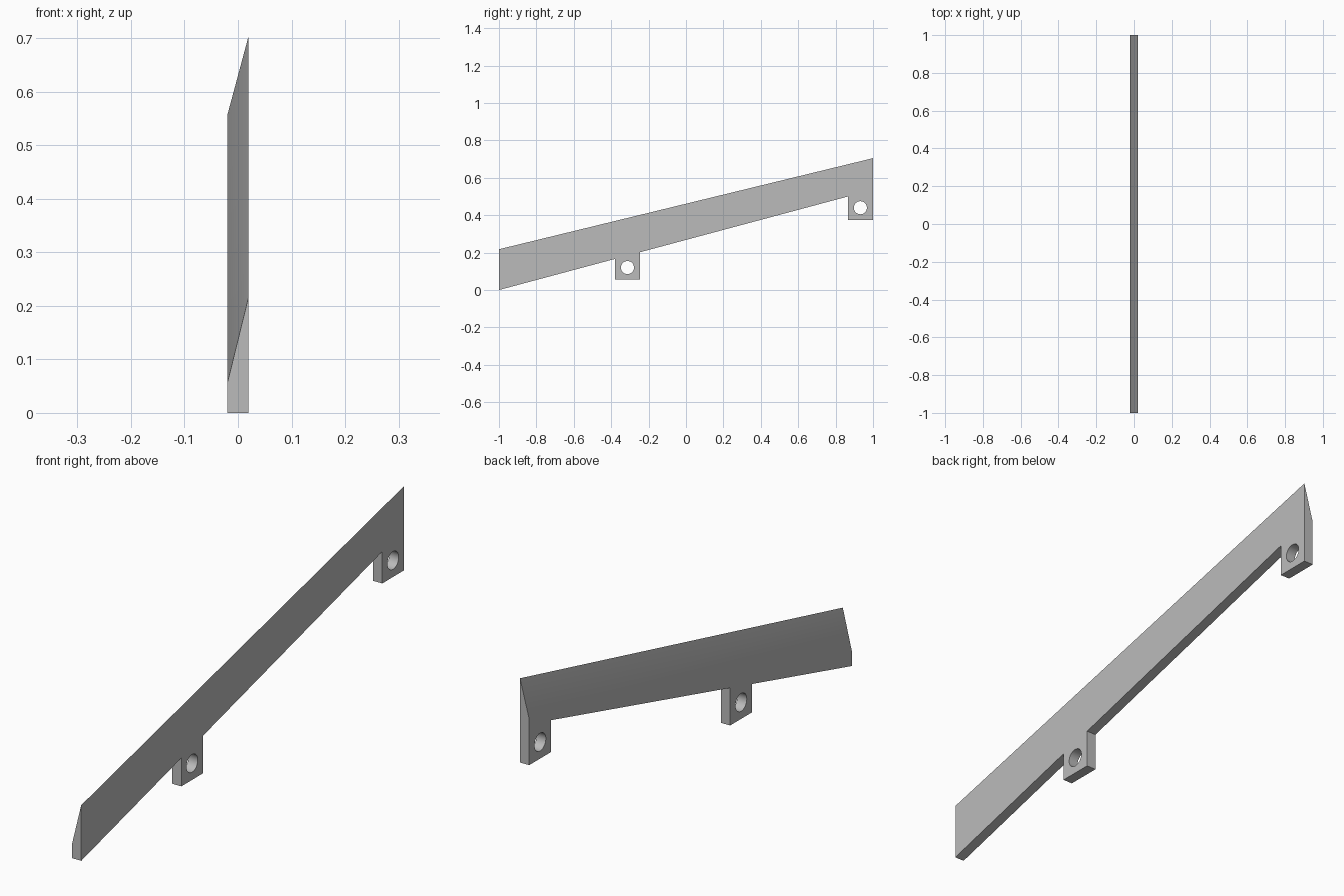
import bpy, bmesh, math

if "Cube" in bpy.data.objects:
    bpy.data.objects.remove(bpy.data.objects["Cube"], do_unlink=True)

HALF = 0.02          # half the plate thickness
HOLE_RADIUS = 0.035

grey = bpy.data.materials.new("plain grey")
grey.use_nodes = True
grey.diffuse_color = (0.5, 0.5, 0.5, 1)
grey.node_tree.nodes["Principled BSDF"].inputs["Base Color"].default_value = (0.5, 0.5, 0.5, 1)


def underside(y):
    """Height of the sloping lower edge."""
    return 0.268 * (y + 1)


# Lower outline (y, z) from front to back, with the two mounting tabs
lower = [(-1, 0)]
for y0, y1, z in ((-0.38, -0.245, 0.055), (0.865, 1, 0.375)):
    lower += [(y0, underside(y0)), (y0, z), (y1, z)]
    if y1 < 1:
        lower.append((y1, underside(y1)))

# Each side has its own top edge, so the top becomes a steep bevel
sides = {
    -HALF: lower + [(1, 0.556), (-1, 0.055)],
    HALF: lower + [(1, 0.705), (-1, 0.218)],
}

# Sloping rail with tabs
bm = bmesh.new()
loops = [[bm.verts.new((x, y, z)) for y, z in outline] for x, outline in sides.items()]
for loop in loops:
    bm.faces.new(loop)
n = len(loops[0])
for i in range(n):
    j = (i + 1) % n
    bm.faces.new((loops[0][i], loops[0][j], loops[1][j], loops[1][i]))
bmesh.ops.recalc_face_normals(bm, faces=bm.faces)
mesh = bpy.data.meshes.new("sloping_rail")
bm.to_mesh(mesh)
bm.free()
mesh.materials.append(grey)
rail = bpy.data.objects.new("sloping_rail", mesh)
bpy.context.collection.objects.link(rail)
bpy.context.view_layer.objects.active = rail

# Round bolt holes through the tabs
for y, z in ((-0.313, 0.12), (0.932, 0.44)):
    bpy.ops.mesh.primitive_cylinder_add(vertices=40, radius=HOLE_RADIUS, depth=0.2,
                                        location=(0, y, z), rotation=(0, math.pi / 2, 0))
    cutter = bpy.context.object
    cutter.name = "hole_cutter"
    cutter.hide_render = True
    cutter.data.materials.append(grey)
    bpy.context.view_layer.objects.active = rail
    cut = rail.modifiers.new("bolt_hole", "BOOLEAN")
    cut.operation = "DIFFERENCE"
    cut.solver = "EXACT"
    cut.object = cutter
    bpy.ops.object.modifier_apply(modifier=cut.name)
    bpy.data.objects.remove(cutter, do_unlink=True)

# Smooth the hole walls and keep the plate edges sharp
bpy.ops.object.select_all(action="DESELECT")
rail.select_set(True)
bpy.context.view_layer.objects.active = rail
bpy.ops.object.shade_smooth_by_angle(angle=math.radians(30))
